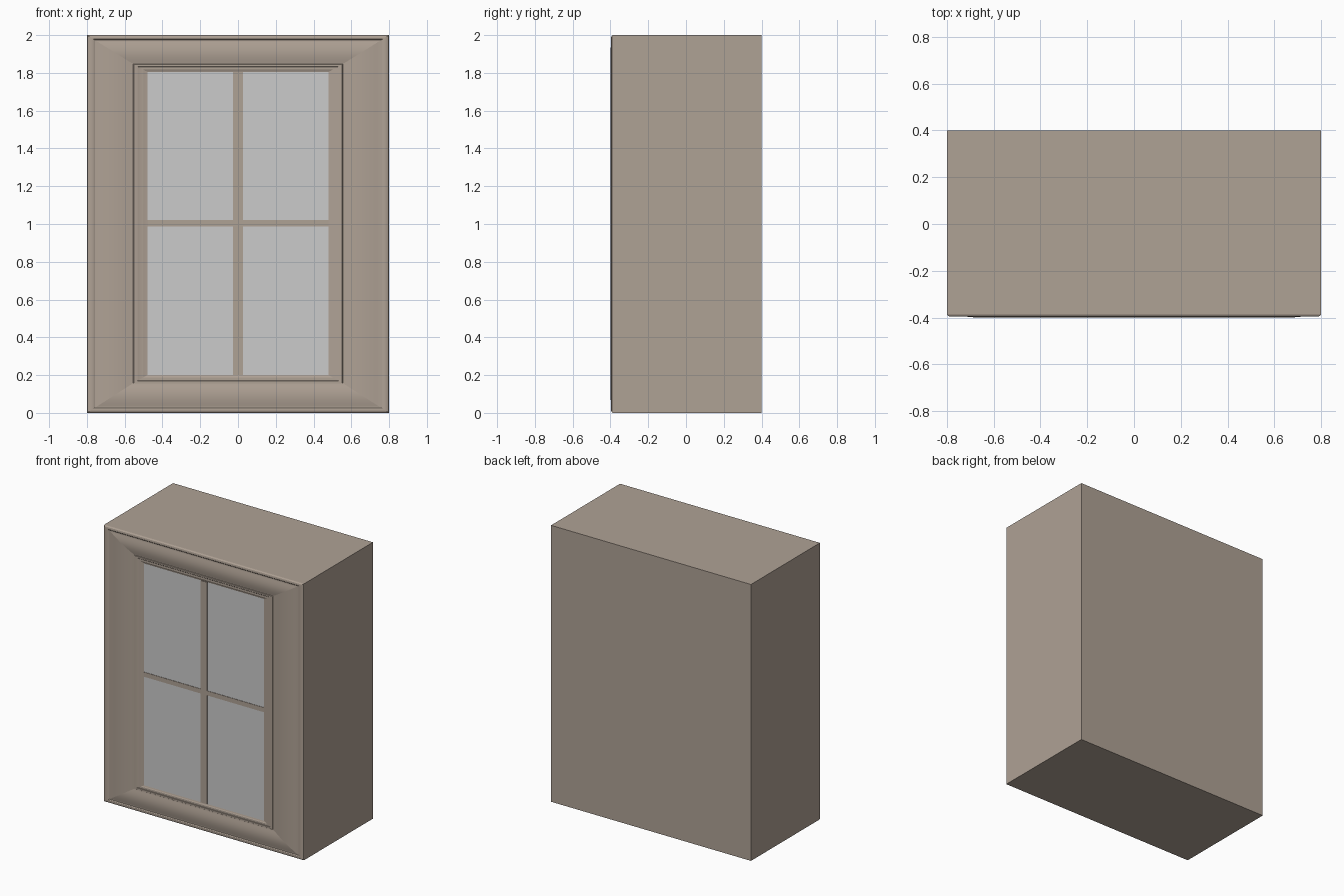
import bpy, bmesh, math

if "Cube" in bpy.data.objects:
    bpy.data.objects.remove(bpy.data.objects["Cube"])

BROWN = bpy.data.materials.new("brown_paint")
BROWN.diffuse_color = (0.43, 0.36, 0.30, 1)
BROWN.use_nodes = True
BROWN.node_tree.nodes["Principled BSDF"].inputs["Base Color"].default_value = BROWN.diffuse_color
FRONT = -0.386   # front plane of the solid block


def finish(name, bm, mat=None, smooth=False):
    bmesh.ops.recalc_face_normals(bm, faces=bm.faces)
    mesh = bpy.data.meshes.new(name)
    bm.to_mesh(mesh)
    bm.free()
    obj = bpy.data.objects.new(name, mesh)
    bpy.context.collection.objects.link(obj)
    if mat:
        mesh.materials.append(mat)
    if smooth:
        bpy.ops.object.select_all(action='DESELECT')
        obj.select_set(True)
        bpy.context.view_layer.objects.active = obj
        bpy.ops.object.shade_smooth_by_angle(angle=math.radians(25))
    return obj


def box(name, x0, x1, y0, y1, z0, z1, mat=None):
    bm = bmesh.new()
    bmesh.ops.create_cube(bm, size=1)
    for v in bm.verts:
        v.co = (x1 if v.co.x > 0 else x0,
                y1 if v.co.y > 0 else y0,
                z1 if v.co.z > 0 else z0)
    return finish(name, bm, mat)


def moulding(name, outer, inner, profile):
    """Mitred rectangular frame; profile = (0 outer .. 1 inner, y)."""
    bm = bmesh.new()
    rings = []
    for t, y in profile:
        w, lo, hi = (a + (b - a) * t for a, b in zip(outer, inner))
        rings.append([bm.verts.new((x, y, z)) for x, z in
                      ((-w, lo), (w, lo), (w, hi), (-w, hi))])
    for a, b in zip(rings, rings[1:] + rings[:1]):
        for i in range(4):
            j = (i + 1) % 4
            bm.faces.new((a[i], a[j], b[j], b[i]))
        for i in range(4):   # crisp mitre lines
            bm.edges.get((a[i], b[i])).smooth = False
    return finish(name, bm, BROWN, True)


# (half width, bottom, top) of the nested openings
OUTER = (0.80, 0.0, 2.0)
OPENING = (0.555, 0.157, 1.847)
GLASS = (0.48, 0.20, 1.805)

# Solid block behind the window
box("window_block", -0.8, 0.8, FRONT, 0.4, 0, 2, BROWN)

# Wide outer casing: rolled rim, groove, cushion-shaped face
casing = [(0, FRONT), (0.01, -0.391), (0.04, -0.395), (0.09, -0.3965),
          (0.14, -0.395), (0.17, -0.391), (0.18, -0.391)]
for i in range(1, 13):
    u = i / 12
    casing.append((0.18 + 0.80 * u, -0.391 - 0.009 * math.sin(math.pi * u)))
casing += [(1, -0.391), (1, FRONT)]
moulding("outer_casing", OUTER, OPENING, casing)

# Narrow stepped sash around the glass
moulding("sash_frame", OPENING, GLASS,
         [(0, FRONT), (0, -0.390), (0.05, -0.394), (0.30, -0.394),
          (0.36, -0.392), (0.68, -0.392), (0.74, -0.3905),
          (0.95, -0.389), (1, -0.388), (1, FRONT)])

# Glass sheet
box("glass", -0.48, 0.48, -0.388, FRONT, 0.20, 1.805)

# Glazing bars
box("vertical_bar", -0.026, 0.026, -0.392, FRONT, 0.20, 1.805, BROWN)
box("horizontal_bar", -0.48, 0.48, -0.391, FRONT, 0.987, 1.02, BROWN)
